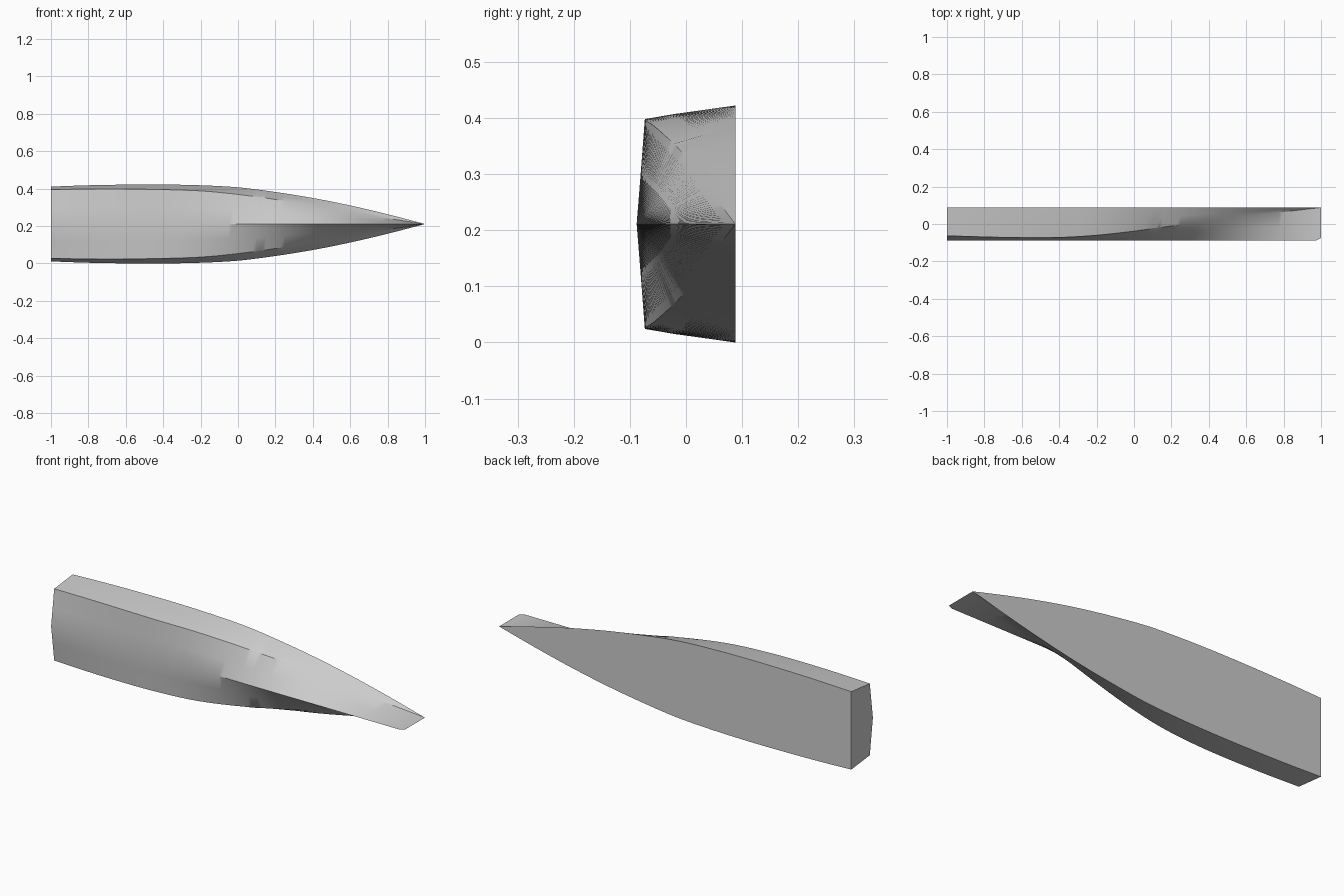
import bpy, bmesh, math

cube = bpy.data.objects.get("Cube")
if cube:
    bpy.data.objects.remove(cube, do_unlink=True)

grey = bpy.data.materials.new("hull grey")
grey.use_nodes = True
colour = (0.6, 0.6, 0.6, 1)
grey.diffuse_color = colour
grey.node_tree.nodes["Principled BSDF"].inputs["Base Color"].default_value = colour

CENTRE = 0.211   # height of the centreline: the hull lies on its side
DECK = 0.088     # deck plane; the keel lies at -DECK
WATER = -0.02    # waterline knuckle

# Hull lines at even stations from stern to bow
deck_half = [.200, .207, .2105, .211, .207, .196, .171, .139, .099, .052, 0]
chine_half = [.184, .187, .187, .184, .177, .158, .131, .098, .063, .030, 0]
chine_y = [-.063, -.069, -.073, -.072, -.060, -.038, -.010, .018, .042, .065, DECK]


def sample(line, t):
    """Smooth curve through the stations of one hull line, t from 0 to 1."""
    last = len(line) - 1
    i = min(int(t * last), last - 1)
    u = t * last - i
    b, c = line[i], line[i + 1]
    a = line[i - 1] if i else 2 * b - c
    d = line[i + 2] if i + 2 <= last else 2 * c - b
    return b + u / 2 * (c - a + u * (2*a - 5*b + 4*c - d + u * (3*(b - c) + d - a)))


def section(t):
    """Half section as (half width, y) from keel to deck edge."""
    deck, chine, y = (sample(l, t) for l in (deck_half, chine_half, chine_y))
    keel = -DECK + 0.013 * max(0, (t - 0.985) / 0.015) ** 2   # rounded forefoot
    low = min(WATER, (keel + y) / 2)
    f = (low - keel) / (y - keel)
    high = max(WATER, (y + DECK) / 2) if y > WATER else WATER
    g = (high - y) / max(DECK - y, 1e-6)
    bulge = 0.003 * math.sin(math.pi * t)
    side = chine + (deck - chine) * g + bulge * (1 - t)
    return [(0, keel), (chine * f * 0.97, low), (chine, y),
            (side if t < 1 else 0, high), (deck, DECK)]


# Hull skin, lofted ring by ring
bm = bmesh.new()
STEPS = 80
rings = []
for s in range(STEPS + 1):
    t = s / STEPS
    half = section(t)
    outline = [(-w, y) for w, y in reversed(half[1:])] + half
    rings.append([bm.verts.new((2 * t - 1, y, CENTRE + w)) for w, y in outline])
for a, b in zip(rings, rings[1:]):
    for j in range(len(a) - 1):
        bm.faces.new((a[j], a[j + 1], b[j + 1], b[j]))
    bm.faces.new((a[-1], a[0], b[0], b[-1]))   # deck strip
bm.faces.new(rings[0])                          # transom
bmesh.ops.remove_doubles(bm, verts=bm.verts, dist=1e-5)
bmesh.ops.recalc_face_normals(bm, faces=bm.faces)

mesh = bpy.data.meshes.new("hull")
bm.to_mesh(mesh)
bm.free()
mesh.materials.append(grey)
hull = bpy.data.objects.new("hull", mesh)
bpy.context.collection.objects.link(hull)
bpy.ops.object.select_all(action="DESELECT")
hull.select_set(True)
bpy.context.view_layer.objects.active = hull
bpy.ops.object.shade_smooth_by_angle(angle=math.radians(30))
